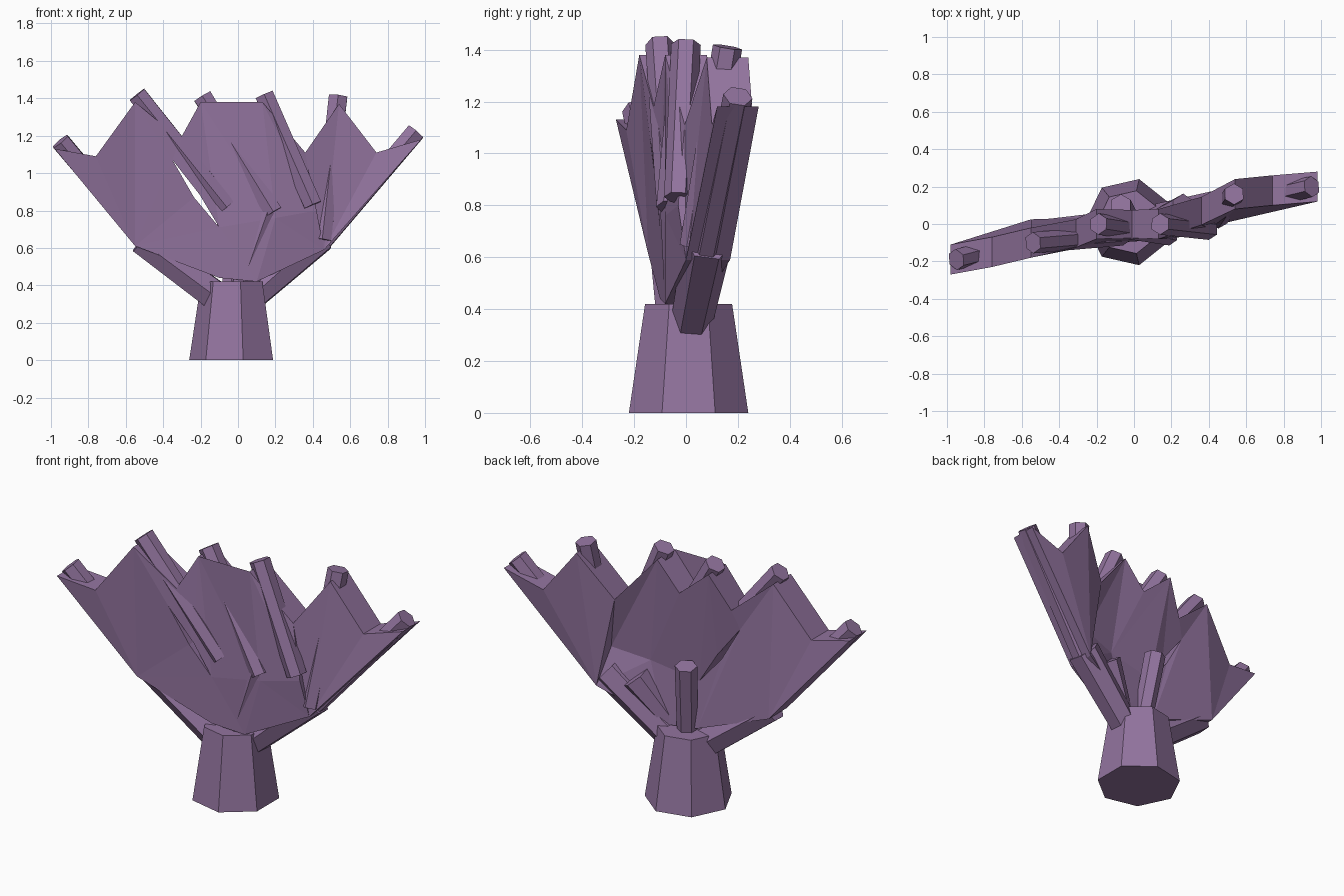
import bpy, bmesh, math
from mathutils import Vector

if "Cube" in bpy.data.objects:
    bpy.data.objects.remove(bpy.data.objects["Cube"])

mat = bpy.data.materials.new("muted_purple")
mat.diffuse_color = (0.29, 0.175, 0.345, 1)
mat.use_nodes = True
mat.node_tree.nodes["Principled BSDF"].inputs["Base Color"].default_value = mat.diffuse_color


def finish(name, bm):
    bmesh.ops.recalc_face_normals(bm, faces=bm.faces[:])
    me = bpy.data.meshes.new(name)
    bm.to_mesh(me)
    bm.free()
    me.materials.append(mat)
    ob = bpy.data.objects.new(name, me)
    bpy.context.collection.objects.link(ob)
    return ob


def rod(name, a, b, r1, r2, sides=6, spin=0.0):
    """Tapered straight prism from a to b."""
    a, b = Vector(a), Vector(b)
    d = b - a
    bm = bmesh.new()
    bmesh.ops.create_cone(bm, cap_ends=True, segments=sides, radius1=r1, radius2=r2, depth=d.length)
    ob = finish(name, bm)
    turn = Vector((0, 0, 1)).rotation_difference(d).to_matrix().to_4x4()
    for v in ob.data.vertices:
        p = v.co.copy()
        c, s = math.cos(spin), math.sin(spin)
        p = Vector((p.x * c - p.y * s, p.x * s + p.y * c, p.z))
        v.co = turn @ p + (a + b) / 2
    return ob


# Seven-sided trunk with a corner pointing to -x
bm = bmesh.new()
rings = []
for z, r in ((0, 0.236), (0.42, 0.172)):
    rings.append([bm.verts.new((-0.025 + r * math.cos(math.pi + i * math.tau / 7),
                                0.01 + r * math.sin(math.pi + i * math.tau / 7), z)) for i in range(7)])
bm.faces.new(rings[0])
bm.faces.new(rings[1])
for i in range(7):
    j = (i + 1) % 7
    bm.faces.new((rings[0][i], rings[0][j], rings[1][j], rings[1][i]))
finish("trunk", bm)

# Lower limbs leaving the trunk
limbs = [
    ("left_limb", (-0.10, -0.02, 0.33), (-0.52, -0.06, 0.64), 0.09, 0.08),
    ("right_limb", (0.08, 0.02, 0.34), (0.44, 0.085, 0.66), 0.08, 0.095),
    ("inner_right_limb", (0.06, 0.0, 0.38), (0.27, 0.08, 0.66), 0.05, 0.085),
    ("middle_limb", (0.02, -0.02, 0.40), (0.16, -0.04, 0.80), 0.06, 0.06),
    ("back_prong", (-0.03, 0.03, 0.38), (-0.07, 0.10, 0.82), 0.055, 0.06),
]
for name, a, b, r1, r2 in limbs:
    rod(name, a, b, r1, r2)

# Upper branches whose blunt ends stick out of the fan
branches = [
    ((-0.52, -0.08, 0.66), (-0.95, -0.19, 1.17)),
    ((-0.06, -0.06, 0.82), (-0.54, -0.10, 1.42)),
    ((0.19, -0.06, 0.79), (-0.19, 0.00, 1.41)),
    ((0.40, -0.03, 0.83), (0.14, 0.00, 1.42)),
    ((0.45, 0.03, 0.64), (0.535, 0.16, 1.41)),
    ((0.45, 0.08, 0.63), (0.95, 0.20, 1.22)),
]
for i, (a, b) in enumerate(branches):
    rod(f"branch_{i + 1}", a, b, 0.055, 0.057)

# Webbing: corner name -> x, y, z, half thickness
P = {
    "t1": (-0.98, -0.19, 1.13, .08), "v12": (-0.76, -0.15, 1.09, .08),
    "t2": (-0.55, -0.10, 1.38, .08), "v23": (-0.31, -0.05, 1.18, .075),
    "t3": (-0.20, 0.00, 1.38, .08), "v34": (-0.01, 0.00, 1.22, .075),
    "t4": (0.13, 0.00, 1.38, .08), "v45": (0.36, 0.07, 1.11, .075),
    "t5": (0.54, 0.16, 1.37, .08), "v56": (0.74, 0.18, 1.11, .08),
    "t6": (0.98, 0.20, 1.18, .08), "q": (0.46, 0.085, 0.59, .085),
    "b1": (-0.55, -0.06, 0.61, .085), "b3": (0.20, -0.02, 0.76, .06),
    "b4": (0.42, 0.03, 0.80, .06), "m": (-0.10, -0.03, 0.44, .07),
    "n": (0.10, -0.01, 0.42, .07), "st": (-0.35, -0.07, 1.07, .07),
    "sb": (-0.10, -0.04, 0.71, .06), "sl": (-0.235, -0.055, 0.87, .06),
    "sr": (-0.205, -0.055, 0.885, .06),
}
panels = ["t1 v12 t2 st sl sb m b1", "t2 v23 t3 b3 sb sr st", "t3 v34 t4 b4 b3",
          "t4 v45 t5 q b4", "t5 v56 t6 q", "sb b3 n m", "b3 b4 q n"]
bm = bmesh.new()
front = {k: bm.verts.new((x, y - h, z)) for k, (x, y, z, h) in P.items()}
back = {k: bm.verts.new((x, y + h, z)) for k, (x, y, z, h) in P.items()}
edges = {}
for panel in panels:
    keys = panel.split()
    bm.faces.new([front[k] for k in keys])
    bm.faces.new([back[k] for k in reversed(keys)])
    for a, b in zip(keys, keys[1:] + keys[:1]):
        edges.setdefault(frozenset((a, b)), []).append((a, b))
# Rim walls where an edge belongs to a single panel
for uses in edges.values():
    if len(uses) == 1:
        a, b = uses[0]
        bm.faces.new((front[b], front[a], back[a], back[b]))
bmesh.ops.triangulate(bm, faces=bm.faces[:])
finish("fan_webbing", bm)
